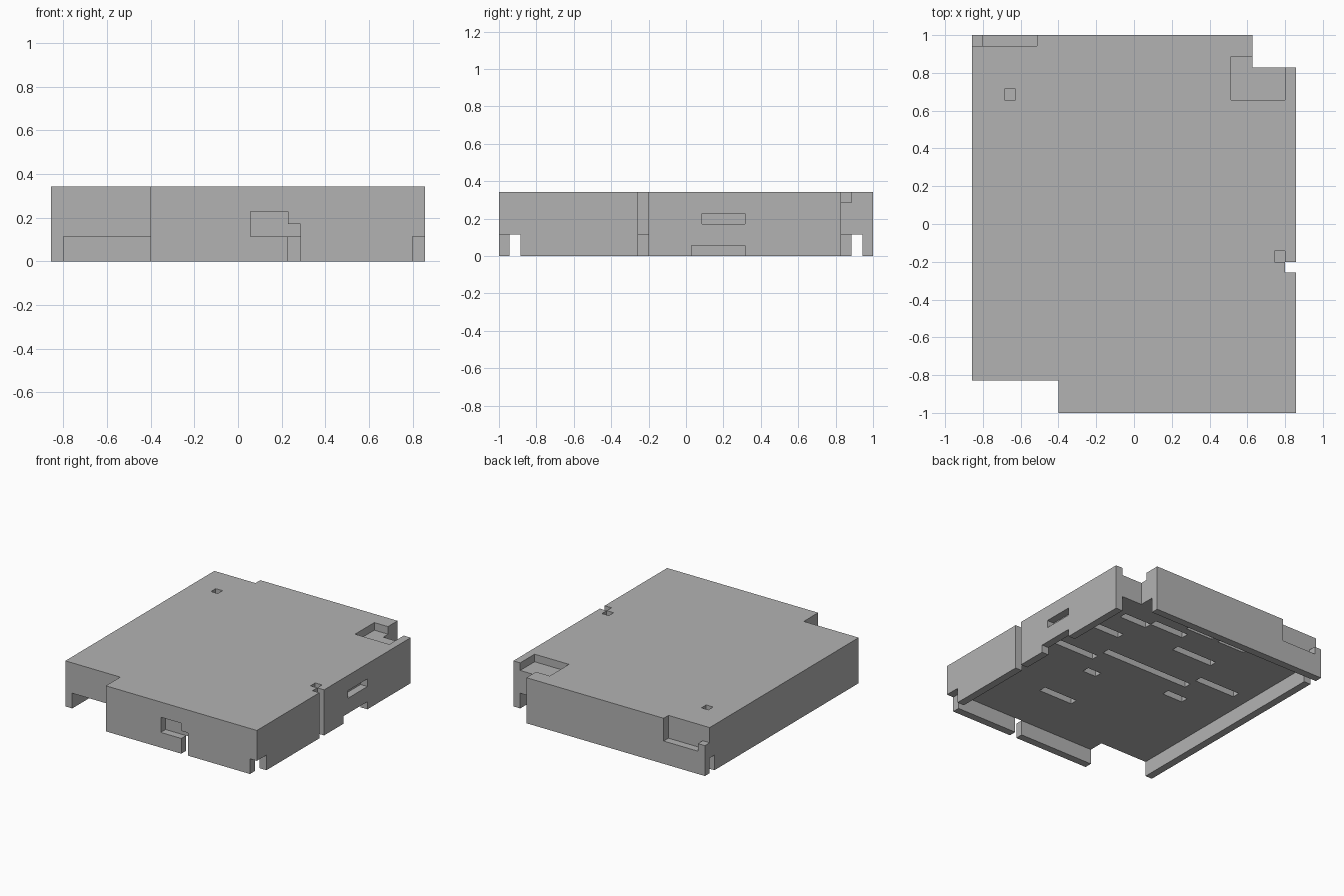
import bpy
import bmesh

UNIT = 2 / 35                      # the block is laid out on a grid of 30 x 35 x 6 units
WIDTH, DEPTH, HEIGHT = 30, 35, 6

if "Cube" in bpy.data.objects:
    bpy.data.objects.remove(bpy.data.objects["Cube"], do_unlink=True)


def box(x, y, z):
    """A cut given as three (start, end) ranges in units."""
    return (x, y, z)


FULL = (0, HEIGHT)
LOW = (0, 2)
TOP = (HEIGHT - 1, HEIGHT)
RIGHT_WALL = (WIDTH - 1, WIDTH)
FRONT_WALL = (0, 1)
BACK_WALL = (DEPTH - 1, DEPTH)

cuts = [
    # stepped corners of the outline
    box((0, 8), (0, 3), FULL),
    box((26, WIDTH), (32, DEPTH), FULL),
    # hollow underside, leaving a thin rim with open corners
    box((1, WIDTH - 1), (1, DEPTH - 1), LOW),
    box((0, 1), (33, 34), LOW),
    box(RIGHT_WALL, (0, 2), LOW),
    # front port and its slit
    box((16, 19), FRONT_WALL, (2, 4)),
    box((19, 20), FRONT_WALL, (0, 3)),
    # right side groove, slot and lower notch
    box(RIGHT_WALL, (13, 14), FULL),
    box(RIGHT_WALL, (19, 23), (3, 4)),
    box(RIGHT_WALL, (18, 23), (0, 1)),
    # top pocket and small pits
    box((24, 29), (29, 33), TOP),
    box((28, 29), (14, 15), TOP),
    box((3, 4), (29, 30), TOP),
    # back recess with a raised step at its end
    box((1, 6), BACK_WALL, (3, HEIGHT)),
    box((0, 1), BACK_WALL, (4, HEIGHT)),
]

# narrow slots in the underside: right end, left end (from the right side), depth position
slots = [(4, 8, 28), (8, 13, 29), (12, 16, 31), (17, 21, 31),
         (3, 7, 24), (14, 20, 26), (2, 8, 18), (8, 21, 20),
         (21, 27, 22), (9, 11, 15), (20, 23, 17), (8, 13, 8)]
for start, end, y in slots:
    cuts.append(box((WIDTH - end, WIDTH - start), (y, y + 1), (2, 3)))

# split the block only along the planes where some cut begins or ends
size = (WIDTH, DEPTH, HEIGHT)
planes = [sorted({0, size[axis]} | {v for c in cuts for v in c[axis]})
          for axis in range(3)]


def is_solid(cell):
    """True when the grid cell lies in the block and in none of the cuts."""
    if any(i < 0 or i >= len(planes[a]) - 1 for a, i in enumerate(cell)):
        return False
    low = [planes[a][i] for a, i in enumerate(cell)]
    return not any(all(c[a][0] <= low[a] < c[a][1] for a in range(3)) for c in cuts)


bm = bmesh.new()
corners = {}


def vertex(index):
    if index not in corners:
        x, y, z = (planes[a][i] for a, i in enumerate(index))
        corners[index] = bm.verts.new(((x - WIDTH / 2) * UNIT,
                                       (y - DEPTH / 2) * UNIT, z * UNIT))
    return corners[index]


def add_face(cell, axis, side):
    """Skin one side of a cell, with the normal pointing outward."""
    u, v = (axis + 1) % 3, (axis + 2) % 3
    ring = []
    for du, dv in ((0, 0), (1, 0), (1, 1), (0, 1)):
        index = list(cell)
        index[axis] += side
        index[u] += du
        index[v] += dv
        ring.append(vertex(tuple(index)))
    bm.faces.new(ring if side else ring[::-1])


counts = [len(p) - 1 for p in planes]
for i in range(counts[0]):
    for j in range(counts[1]):
        for k in range(counts[2]):
            cell = (i, j, k)
            if not is_solid(cell):
                continue
            for axis in range(3):
                for side in (0, 1):
                    beside = list(cell)
                    beside[axis] += 1 if side else -1
                    if not is_solid(beside):
                        add_face(cell, axis, side)

mesh = bpy.data.meshes.new("casing")
bm.to_mesh(mesh)
bm.free()
casing = bpy.data.objects.new("casing", mesh)
bpy.context.collection.objects.link(casing)

# plain grey finish
grey = bpy.data.materials.new("plain grey")
grey.use_nodes = True
colour = (0.45, 0.45, 0.45, 1)
grey.diffuse_color = colour
grey.node_tree.nodes["Principled BSDF"].inputs["Base Color"].default_value = colour
mesh.materials.append(grey)
